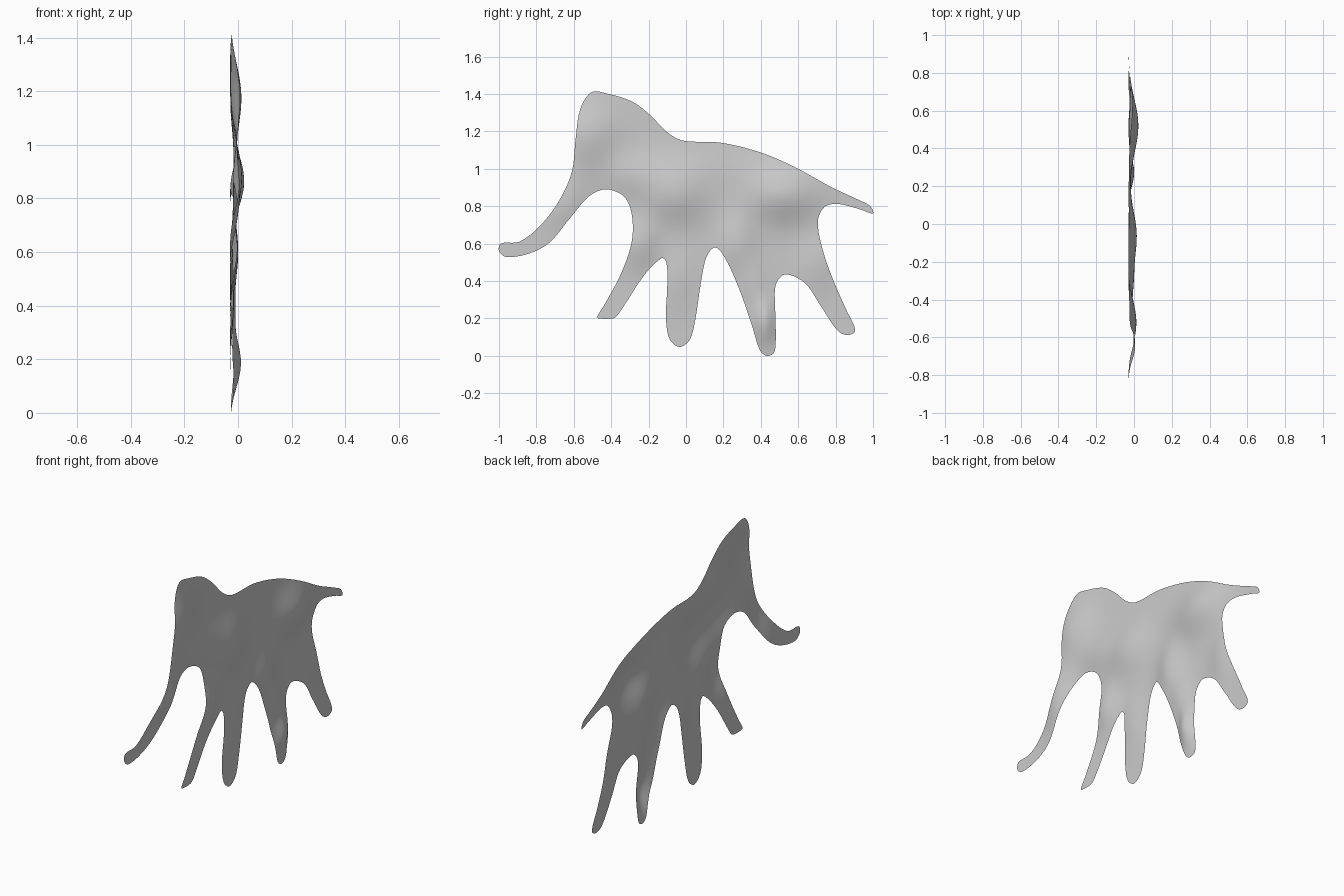
import bpy
import math
from mathutils import Vector
from mathutils.geometry import delaunay_2d_cdt

# Side profile (y, z), clockwise from the top of the head
BACK = [(-0.505, 1.41), (-0.415, 1.40), (-0.29, 1.36), (-0.195, 1.29), (-0.10, 1.195),
        (-0.015, 1.15), (0.18, 1.14), (0.39, 1.09), (0.58, 1.01), (0.77, 0.905)]
TAIL = [(0.93, 0.83), (0.985, 0.80), (1.0, 0.76), (0.93, 0.783), (0.81, 0.812), (0.74, 0.795)]
HIND_LEGS = [(0.705, 0.72), (0.73, 0.57), (0.785, 0.41), (0.855, 0.25), (0.905, 0.135),
             (0.865, 0.11), (0.81, 0.135), (0.715, 0.275), (0.635, 0.39), (0.53, 0.435),
             (0.48, 0.38), (0.477, 0.25), (0.48, 0.09), (0.47, 0.015), (0.43, 0.0),
             (0.395, 0.03), (0.35, 0.17), (0.285, 0.355), (0.21, 0.52), (0.157, 0.58)]
FORE_LEGS = [(0.11, 0.53), (0.078, 0.38), (0.05, 0.195), (0.02, 0.085), (-0.035, 0.047),
             (-0.088, 0.09), (-0.107, 0.20), (-0.10, 0.38), (-0.105, 0.50), (-0.13, 0.522),
             (-0.22, 0.435), (-0.36, 0.225), (-0.39, 0.2), (-0.47, 0.2), (-0.475, 0.21),
             (-0.435, 0.275), (-0.345, 0.445), (-0.29, 0.61), (-0.29, 0.755), (-0.33, 0.85)]
TRUNK = [(-0.425, 0.89), (-0.515, 0.855), (-0.625, 0.73), (-0.73, 0.605), (-0.835, 0.548),
         (-0.96, 0.528), (-1.0, 0.56), (-0.99, 0.60), (-0.89, 0.61), (-0.775, 0.70),
         (-0.675, 0.835), (-0.61, 0.985), (-0.59, 1.16), (-0.565, 1.32)]

# Soft bulges of the sheet: y, z, radius y, radius z, height
BUMPS = [(0.52, 0.86, 0.20, 0.14, 0.052), (-0.06, 0.86, 0.18, 0.15, 0.042),   # flanks
         (-0.52, 1.18, 0.16, 0.17, 0.042), (-0.64, 0.82, 0.12, 0.19, 0.036),  # head, trunk
         (0.05, 1.0, 0.6, 0.11, 0.009), (-0.30, 0.95, 0.14, 0.12, 0.018),     # back, cheek
         (0.42, 0.18, 0.06, 0.12, 0.040), (0.27, 0.60, 0.10, 0.16, 0.030),    # middle hind leg
         (0.36, 0.38, 0.08, 0.14, 0.018), (0.70, 0.50, 0.10, 0.15, 0.018),    # hind legs
         (-0.25, 0.60, 0.10, 0.13, 0.030), (-0.04, 0.42, 0.10, 0.16, 0.015)]  # fore legs


def smooth_loop(pts, steps=5):
    """Closed smooth curve through the points."""
    v = [Vector(p) for p in pts]
    n, out = len(v), []
    for i in range(n):
        a, b, c, d = v[i - 1], v[i], v[(i + 1) % n], v[(i + 2) % n]
        la, lb, lc = (b - a).length, (c - b).length, (d - c).length
        m1 = (c - a) * (lb / (la + lb))
        m2 = (d - b) * (lb / (lb + lc))
        for k in range(steps):
            t = k / steps
            out.append(b * (2*t**3 - 3*t**2 + 1) + m1 * (t**3 - 2*t**2 + t)
                       + c * (3*t**2 - 2*t**3) + m2 * (t**3 - t**2))
    return out


def relief(y, z):
    return -0.03 + sum(h * math.exp(-((y - cy) / ry)**2 - ((z - cz) / rz)**2)
                       for cy, cz, ry, rz, h in BUMPS)


def inside(p, loop):
    hit = False
    for a, b in zip(loop, loop[1:] + loop[:1]):
        if (a.y > p.y) != (b.y > p.y) and p.x < a.x + (p.y - a.y) * (b.x - a.x) / (b.y - a.y):
            hit = not hit
    return hit


# Fill the outline with an even triangle grid
outline = smooth_loop(BACK + TAIL + HIND_LEGS + FORE_LEGS + TRUNK)
n = len(outline)
step = 0.02
grid = [Vector((-1 + (i + 0.5 * (j % 2)) * step, j * step))
        for j in range(72) for i in range(100)]
edges = [(i, (i + 1) % n) for i in range(n)]
pts, _, faces, _, _, _ = delaunay_2d_cdt(outline + grid, edges, [], 1, 1e-5)
tris = [f for f in faces if inside(sum((pts[i] for i in f), Vector((0, 0))) / 3, outline)]

# Push the filled sheet into relief
used = sorted({i for f in tris for i in f})
index = {old: new for new, old in enumerate(used)}
mesh = bpy.data.meshes.new("animal_relief")
mesh.from_pydata([(relief(*pts[i]), pts[i].x, pts[i].y) for i in used], [],
                 [[index[i] for i in f] for f in tris])
mesh.shade_smooth()
animal = bpy.data.objects.new("animal_relief", mesh)
bpy.context.collection.objects.link(animal)
